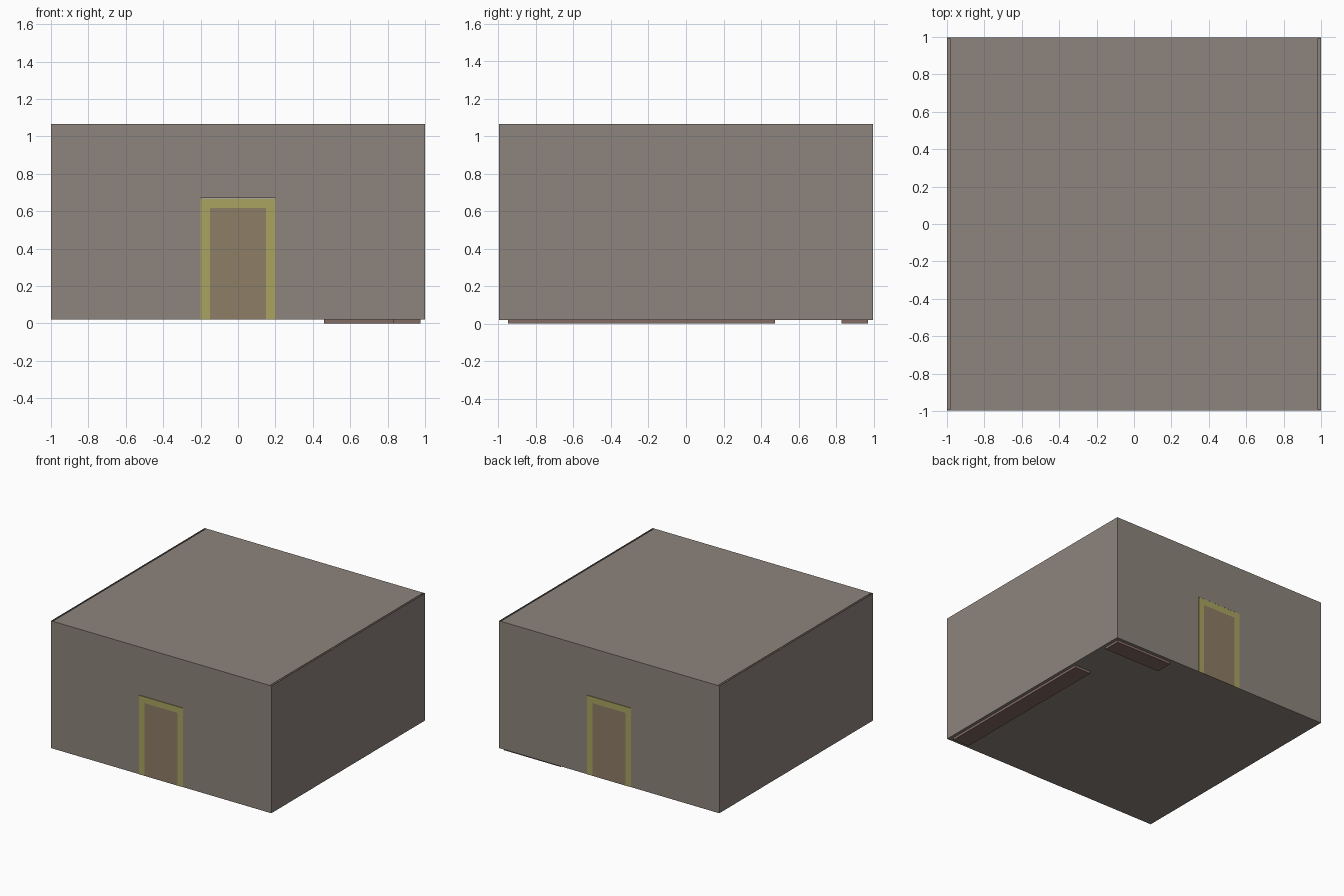
import bpy

if "Cube" in bpy.data.objects:
    bpy.data.objects.remove(bpy.data.objects["Cube"])


def material(name, color):
    m = bpy.data.materials.new(name)
    m.diffuse_color = (*color, 1)
    m.use_nodes = True
    m.node_tree.nodes["Principled BSDF"].inputs["Base Color"].default_value = m.diffuse_color
    return m


WALL = material("plaster", (0.27, 0.23, 0.205))
FRAME = material("yellow_trim", (0.40, 0.37, 0.12))
DOOR = material("door_brown", (0.27, 0.205, 0.13))
WOOD = material("counter_wood", (0.23, 0.15, 0.125))


def box(name, x, y, z, mat):
    """Box from (min, max) ranges on each axis."""
    bpy.ops.mesh.primitive_cube_add(size=1, location=[sum(r) / 2 for r in (x, y, z)])
    ob = bpy.context.object
    ob.name = name
    ob.scale = [r[1] - r[0] for r in (x, y, z)]
    bpy.ops.object.transform_apply(location=False, rotation=False, scale=True)
    ob.data.materials.append(mat)
    return ob


BASE, TOP, T = 0.02, 1.065, 0.004

# Room shell: floor, roof panel set between the side walls
box("floor", (-1, 1), (-0.996, 0.996), (BASE, BASE + T), WALL)
box("roof", (-0.985, 0.985), (-0.996, 0.996), (TOP - T, TOP), WALL)

for s, side, end in ((-1, "left", "front"), (1, "right", "back")):
    # Side wall
    box(side + "_wall", sorted((s * (1 - T), s)), (-0.996, 0.996), (BASE, TOP), WALL)
    # End wall with an opening for the door
    y = sorted((s * (0.996 - T), s * 0.996))
    box(end + "_wall_west", (-1, -0.2), y, (BASE, TOP), WALL)
    box(end + "_wall_east", (0.2, 1), y, (BASE, TOP), WALL)
    box(end + "_wall_lintel", (-0.2, 0.2), y, (0.67, TOP), WALL)
    # Door and its trim
    y = sorted((s * (0.998 - 2 * T), s * 0.998))
    box(end + "_door", (-0.15, 0.15), y, (BASE, 0.617), DOOR)
    box(end + "_jamb_west", (-0.2, -0.15), y, (BASE, 0.617), FRAME)
    box(end + "_jamb_east", (0.15, 0.2), y, (BASE, 0.617), FRAME)
    box(end + "_door_header", (-0.2, 0.2), y, (0.617, 0.668), FRAME)

# Counters inside, whose feet show just below the floor
box("long_counter", (0.83, 0.975), (-0.95, 0.475), (0, 0.3), WOOD)
box("corner_counter", (0.46, 0.975), (0.83, 0.97), (0, 0.3), WOOD)
